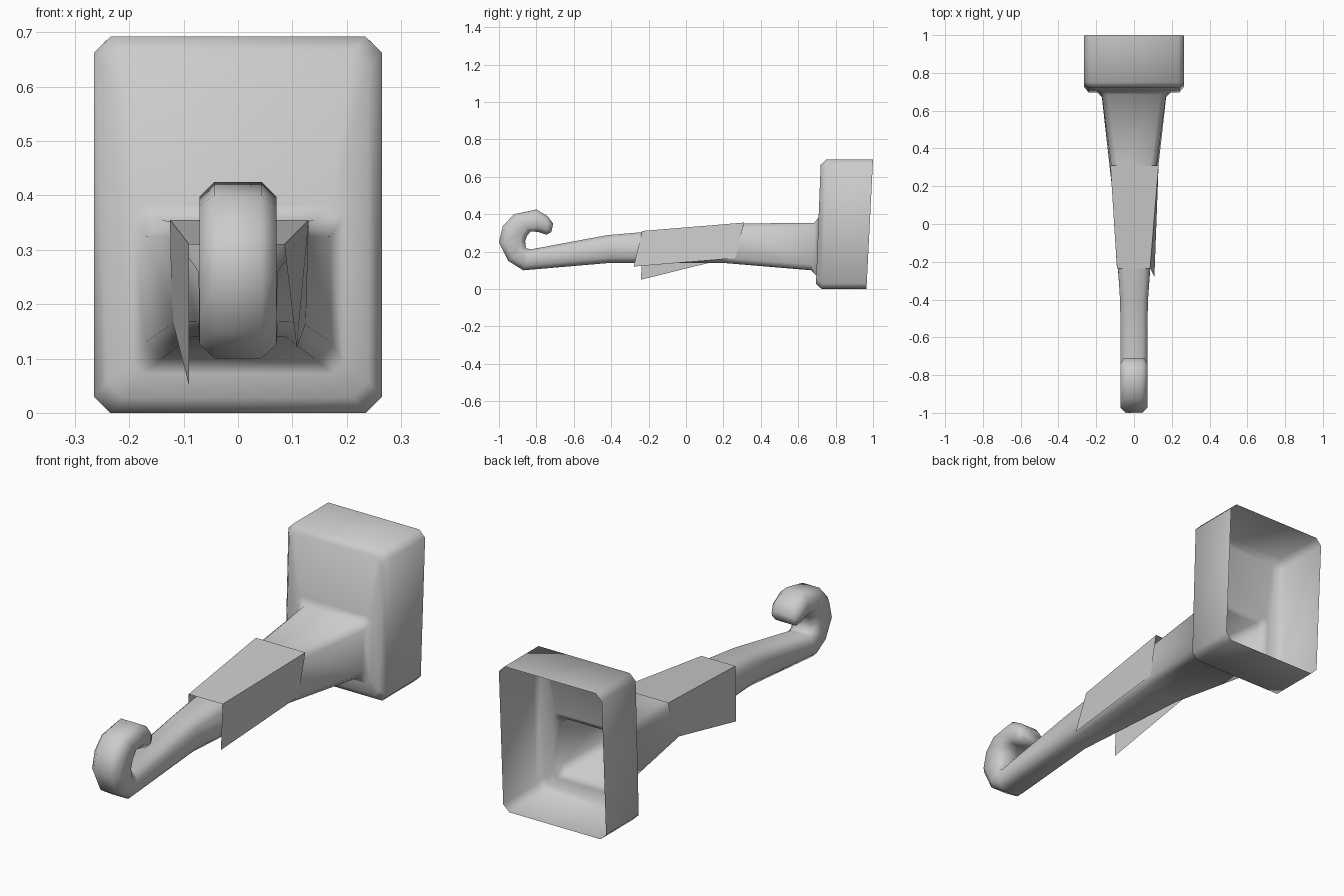
import bpy, bmesh
from mathutils import Vector

if "Cube" in bpy.data.objects:
    bpy.data.objects.remove(bpy.data.objects["Cube"])


def make_object(name, bm, angle):
    mesh = bpy.data.meshes.new(name)
    bm.to_mesh(mesh)
    bm.free()
    obj = bpy.data.objects.new(name, mesh)
    bpy.context.collection.objects.link(obj)
    bpy.ops.object.select_all(action='DESELECT')
    obj.select_set(True)
    bpy.context.view_layer.objects.active = obj
    bpy.ops.object.shade_smooth_by_angle(angle=angle)
    return obj


def ring(bm, yb, zb, yt, zt, half, c):
    """Chamfered rectangle spanning a lower and an upper point in the yz plane."""
    low, high = Vector((0, yb, zb)), Vector((0, yt, zt))
    up = (high - low).normalized() * c
    side = Vector((half, 0, 0))
    inset = Vector((half - c, 0, 0))
    pts = [low - inset, low + inset, low + up + side, high - up + side,
           high + inset, high - inset, high - up - side, low + up - side]
    return [bm.verts.new(p) for p in pts]


# Hollow wall box flowing into the tapering arm and curled hook
# (lower y, lower z, upper y, upper z, half width, chamfer)
sections = [
    (.965, 0, 1.0, .692, .265, .03),
    (.725, 0, .75, .692, .265, .03),
    (.695, .028, .72, .664, .24, .03),
    (.697, .072, .71, .383, .195, .022),
    (.67, .10, .685, .354, .17, .03),
    (.19, .14, .31, .350, .118, .03),
    (-.40, .14, -.42, .288, .073, .028),
    (-.87, .10, -.83, .212, .071, .028),
    (-.95, .15, -.855, .218, .071, .028),
    (-1.0, .25, -.86, .255, .071, .028),
    (-.98, .335, -.85, .285, .071, .028),
    (-.92, .40, -.83, .308, .071, .028),
    (-.80, .425, -.79, .305, .071, .028),
    (-.74, .39, -.745, .29, .071, .026),
    (-.71, .35, -.72, .305, .058, .015),
]
bm = bmesh.new()
rings = [ring(bm, *s) for s in sections]
for a, b in zip(rings, rings[1:]):
    for i in range(8):
        j = (i + 1) % 8
        bm.faces.new((a[i], a[j], b[j], b[i]))
bm.faces.new(rings[-1])
bmesh.ops.recalc_face_normals(bm, faces=bm.faces)
make_object("wall_box_and_hook_arm", bm, 1.1)

# Thin sheet draped over the arm: left flap, top, right flap
front = [(-.09, -.24, .05), (-.09, -.235, .31), (.085, -.235, .31), (.108, -.28, .12)]
back = [(-.122, .265, .175), (-.125, .31, .355), (.13, .31, .355), (.125, .265, .165)]
bm = bmesh.new()
f = [bm.verts.new(p) for p in front]
b = [bm.verts.new(p) for p in back]
for i in range(3):
    bm.faces.new((f[i + 1], b[i + 1], b[i], f[i]))
bm.normal_update()
if bm.faces[:][1].normal.z < 0:
    bmesh.ops.reverse_faces(bm, faces=bm.faces)
make_object("draped_sheet", bm, 0.6)
